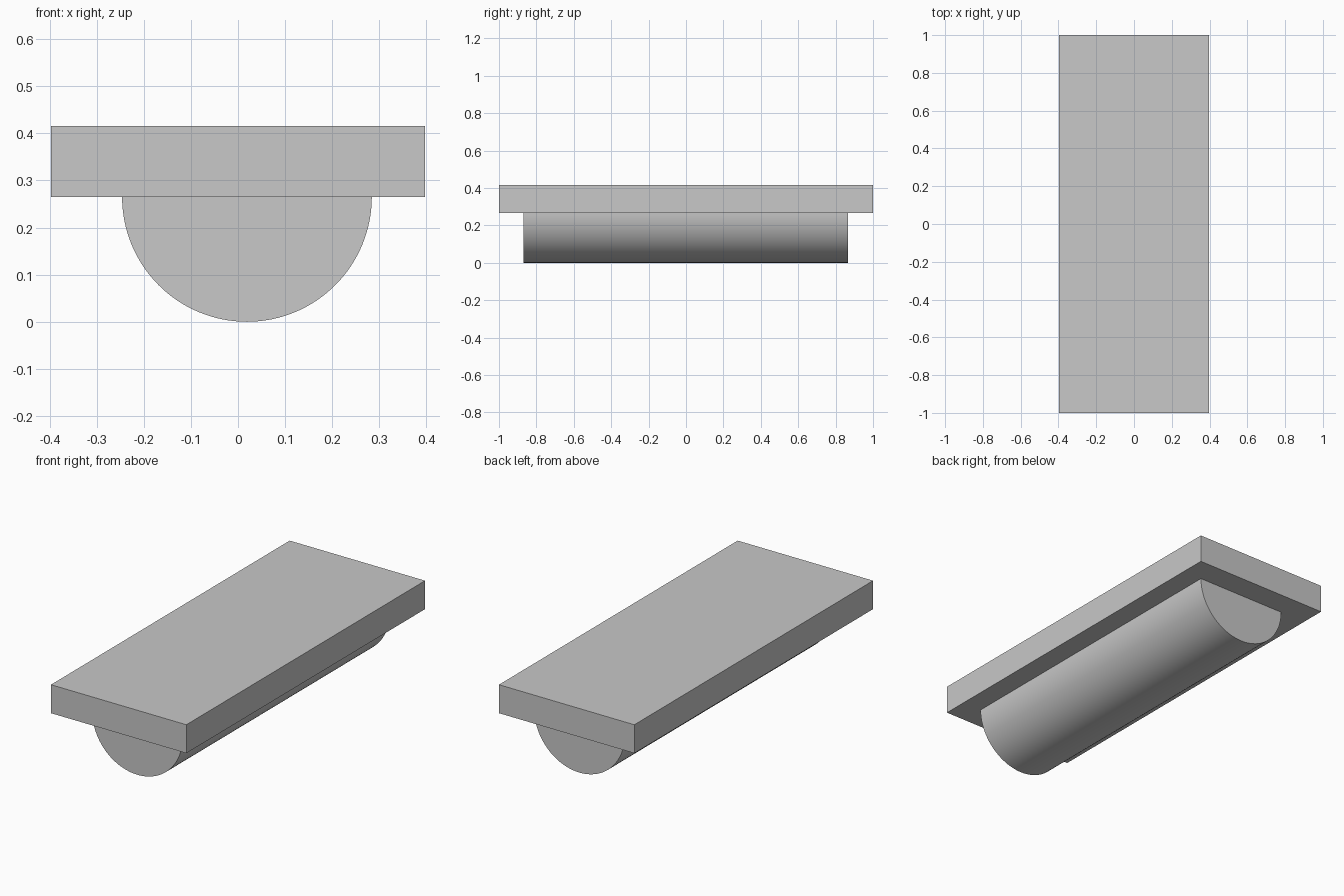
import bpy
import bmesh
from math import pi, cos, sin, radians
from mathutils import Vector

cube = bpy.data.objects.get("Cube")
if cube:
    bpy.data.objects.remove(cube, do_unlink=True)

# Single grey material
GREY = (0.58, 0.58, 0.58, 1)
grey = bpy.data.materials.new("plain grey")
grey.use_nodes = True
grey.diffuse_color = GREY
grey.node_tree.nodes["Principled BSDF"].inputs["Base Color"].default_value = GREY


def extrude_profile(name, points, y_front, y_back):
    """Extrude a closed x-z outline along y."""
    bm = bmesh.new()
    face = bm.faces.new([bm.verts.new((x, y_front, z)) for x, z in points])
    result = bmesh.ops.extrude_face_region(bm, geom=[face])
    moved = [v for v in result["geom"] if isinstance(v, bmesh.types.BMVert)]
    bmesh.ops.translate(bm, verts=moved, vec=Vector((0, y_back - y_front, 0)))
    bmesh.ops.recalc_face_normals(bm, faces=bm.faces)
    mesh = bpy.data.meshes.new(name)
    bm.to_mesh(mesh)
    bm.free()
    mesh.materials.append(grey)
    obj = bpy.data.objects.new(name, mesh)
    bpy.context.collection.objects.link(obj)
    return obj


HALF_WIDTH = 0.397
TOP = 0.416
RADIUS = 0.265
CENTRE_X = 0.019
SEGMENTS = 64

# Flat rectangular slab
extrude_profile("slab", [(-HALF_WIDTH, RADIUS), (HALF_WIDTH, RADIUS),
                         (HALF_WIDTH, TOP), (-HALF_WIDTH, TOP)], -1, 1)

# Half-round bar hanging under the slab
arc = [(CENTRE_X + RADIUS * cos(pi + pi * i / SEGMENTS),
        RADIUS + RADIUS * sin(pi + pi * i / SEGMENTS))
       for i in range(SEGMENTS + 1)]
bar = extrude_profile("half_round_bar", arc, -0.87, 0.866)

bpy.ops.object.select_all(action='DESELECT')
bar.select_set(True)
bpy.context.view_layer.objects.active = bar
bpy.ops.object.shade_smooth_by_angle(angle=radians(30))
